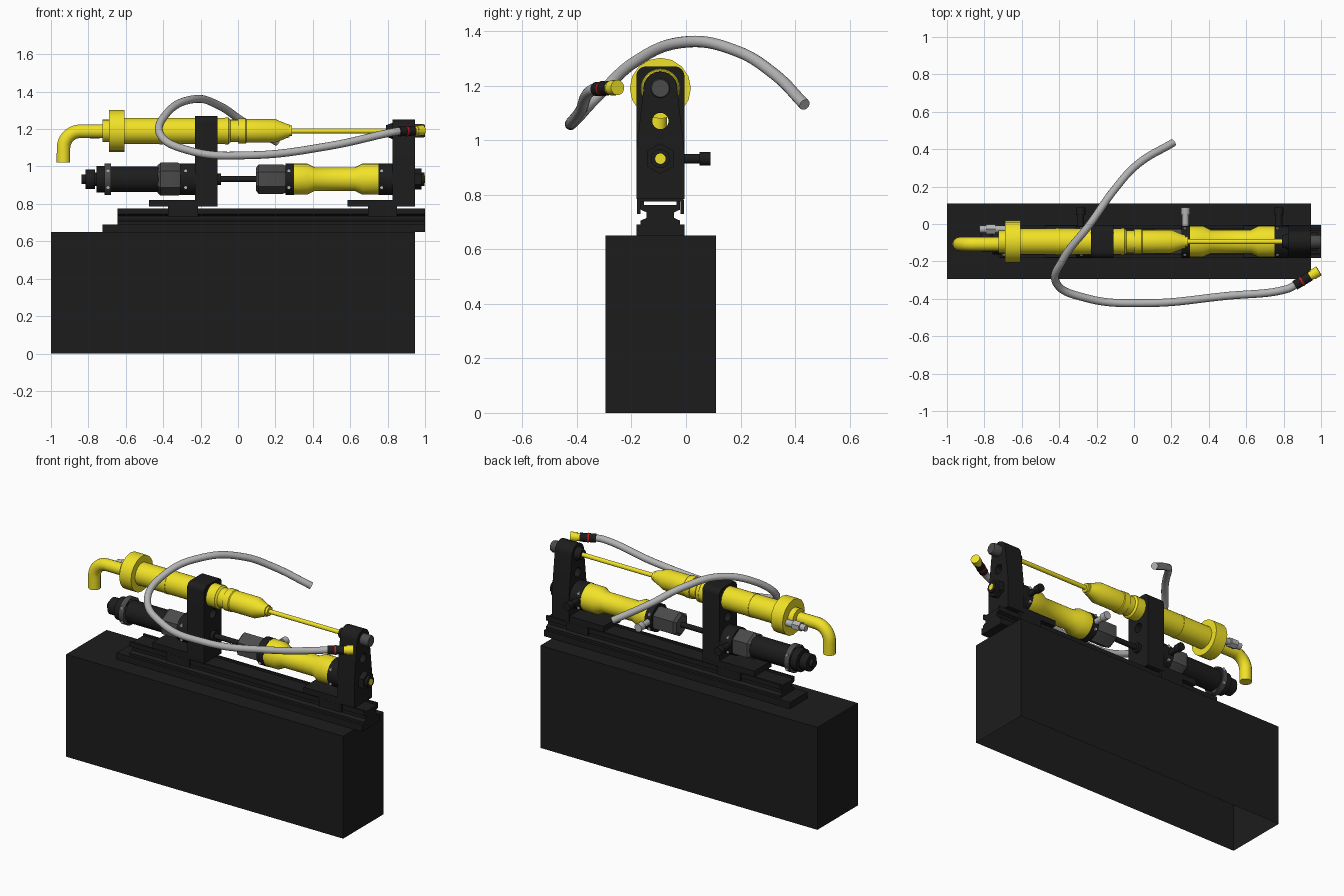
import bpy, bmesh, math
from mathutils import Matrix, Vector

if "Cube" in bpy.data.objects:
    bpy.data.objects.remove(bpy.data.objects["Cube"])

CY = -0.094          # centre line of the machine in y
ZT, ZL = 1.19, 0.932  # heights of upper and lower axes


def material(name, c):
    m = bpy.data.materials.new(name)
    m.diffuse_color = (*c, 1)
    m.use_nodes = True
    m.node_tree.nodes["Principled BSDF"].inputs["Base Color"].default_value = m.diffuse_color
    return m


BLACK = material("black", (0.012, 0.012, 0.012))
DARK = material("dark_grey", (0.07, 0.07, 0.07))
YELLOW = material("yellow", (0.88, 0.76, 0.02))
GREY = material("light_grey", (0.45, 0.45, 0.45))
RED = material("red", (0.6, 0.01, 0.01))


def finish(o, mat, smooth=True):
    o.data.materials.clear()
    o.data.materials.append(mat)
    if smooth:
        bpy.ops.object.select_all(action='DESELECT')
        o.select_set(True)
        bpy.context.view_layer.objects.active = o
        bpy.ops.object.shade_smooth_by_angle(angle=math.radians(35))
    return o


def from_bmesh(name, bm, mat, smooth=True):
    bmesh.ops.recalc_face_normals(bm, faces=bm.faces)
    me = bpy.data.meshes.new(name)
    bm.to_mesh(me)
    bm.free()
    o = bpy.data.objects.new(name, me)
    bpy.context.collection.objects.link(o)
    return finish(o, mat, smooth)


def box(name, x, y, z, mat=BLACK, open_bottom=False):
    bm = bmesh.new()
    bmesh.ops.create_cube(bm, size=1)
    for v in bm.verts:
        v.co = Vector([(a + b) / 2 + c * (b - a) for (a, b), c in zip((x, y, z), v.co)])
    if open_bottom:
        bm.faces.ensure_lookup_table()
        bmesh.ops.delete(bm, geom=[min(bm.faces, key=lambda f: f.calc_center_median().z)],
                         context='FACES_ONLY')
    return from_bmesh(name, bm, mat, False)


def lathe(name, profile, mat, origin=(0, CY, ZL), axis=(1, 0, 0), seg=28):
    """Revolve (distance, radius) pairs about an axis; both ends capped."""
    a = Vector(axis).normalized()
    up = Vector((0, 0, 1))
    side = up.cross(a).normalized()
    up = a.cross(side)
    bm = bmesh.new()
    rings = []
    for d, r in profile:
        c = Vector(origin) + a * d
        rings.append([bm.verts.new(c + r * (math.cos(t) * up + math.sin(t) * side))
                      for t in (2 * math.pi * i / seg for i in range(seg))])
    for p, q in zip(rings, rings[1:]):
        for i in range(seg):
            j = (i + 1) % seg
            bm.faces.new((p[i], p[j], q[j], q[i]))
    bm.faces.new(rings[0])
    bm.faces.new(rings[-1])
    return from_bmesh(name, bm, mat)


def to_mesh(name, cu, mat):
    tmp = bpy.data.objects.new(name, cu)
    bpy.context.collection.objects.link(tmp)
    dg = bpy.context.evaluated_depsgraph_get()
    me = bpy.data.meshes.new_from_object(tmp.evaluated_get(dg))
    bpy.data.objects.remove(tmp)
    o = bpy.data.objects.new(name, me)
    bpy.context.collection.objects.link(o)
    return finish(o, mat)


def plate(name, loops, x0, x1, mat=BLACK):
    """Extrude (y offset, z) outlines along x; later loops become holes."""
    cu = bpy.data.curves.new(name, 'CURVE')
    cu.dimensions, cu.fill_mode, cu.extrude = '2D', 'BOTH', (x1 - x0) / 2
    for pts in loops:
        s = cu.splines.new('POLY')
        s.points.add(len(pts) - 1)
        for p, (u, v) in zip(s.points, pts):
            p.co = (u, v, 0, 1)
        s.use_cyclic_u = True
    o = to_mesh(name, cu, mat)
    o.data.transform(Matrix(((0, 0, 1, (x0 + x1) / 2), (1, 0, 0, CY), (0, 1, 0, 0), (0, 0, 0, 1))))
    return o


def tube(name, pts, r, mat, bezier=False):
    cu = bpy.data.curves.new(name, 'CURVE')
    cu.dimensions, cu.bevel_depth, cu.bevel_resolution, cu.use_fill_caps = '3D', r, 5, True
    s = cu.splines.new('BEZIER' if bezier else 'POLY')
    pl = s.bezier_points if bezier else s.points
    pl.add(len(pts) - 1)
    for p, c in zip(pl, pts):
        p.co = c if bezier else (*c, 1)
        if bezier:
            p.handle_left_type = p.handle_right_type = 'AUTO'
    return to_mesh(name, cu, mat)


def arc(cu, cv, r, a0, a1, n=12):
    return [(cu + r * math.cos(math.radians(a0 + (a1 - a0) * i / n)),
             cv + r * math.sin(math.radians(a0 + (a1 - a0) * i / n))) for i in range(n + 1)]


# base box, open underneath, and the rail on top
box("base_box", (-1, 0.945), (-0.295, 0.11), (0, 0.65), open_bottom=True)
box("rail_foot", (-0.725, 1), (CY - 0.088, CY + 0.088), (0.65, 0.69))
half = [(0.072, 0.69), (0.072, 0.705), (0.05, 0.715), (0.05, 0.735),
        (0.072, 0.745), (0.072, 0.775), (0.06, 0.775), (0.06, 0.763)]
plate("rail", [half + [(-u, v) for u, v in reversed(half)]], -0.645, 1)

# two carriages riding on the rail
for n, xa, xb, la, lb in (("left", -0.475, -0.11, -0.375, -0.215), ("right", 0.585, 0.945, 0.695, 0.85)):
    box(n + "_carriage_plate", (xa, xb), (CY - 0.085, CY + 0.085), (0.785, 0.822))
    box(n + "_carriage_block", (la, lb), (CY - 0.085, CY + 0.085), (0.775, 0.79))
    for s in (-1, 1):
        ys = sorted((CY + s * 0.073, CY + s * 0.086))
        box(n + "_carriage_leg", (la, lb), ys, (0.73, 0.78))

# upright posts with a through window
window = arc(0, 1.07, 0.03, 0, 345, 23)
plate("left_post", [[(-0.088, 0.785), (0.088, 0.785)] + arc(0.053, 1.235, 0.035, 0, 90, 6)
                    + arc(-0.053, 1.235, 0.035, 90, 180, 6), window], -0.23, -0.11)
plate("right_post", [[(-0.088, 0.785), (0.088, 0.785), (0.088, 0.96)] + arc(0, 1.19, 0.061, 5, 175, 20)
                     + [(-0.088, 0.96)], window], 0.825, 0.945)

# upper cylinder: barrel, flange, rod and end pin
TOP = (0, CY, ZT)
lathe("upper_barrel", [(-0.61, 0.07), (-0.05, 0.07), (-0.04, 0.06), (0, 0.06), (0, 0.067), (0.04, 0.067),
                       (0.045, 0.063), (0.2, 0.063), (0.26, 0.038), (0.275, 0.035), (0.275, 0.028),
                       (0.29, 0.028)], YELLOW, TOP)
for i, x in enumerate((-0.42, -0.07)):
    lathe("barrel_band", [(x, 0.072), (x + 0.02, 0.072)], YELLOW, TOP)
lathe("upper_flange", [(-0.69, 0.112), (-0.608, 0.112)], YELLOW, TOP, seg=16)
lathe("flange_boss", [(-0.725, 0.06), (-0.69, 0.06)], YELLOW, TOP)
lathe("piston_rod", [(0.28, 0.0135), (0.84, 0.0135)], YELLOW, TOP)
lathe("rod_collar", [(0.79, 0.03), (0.83, 0.045)], BLACK, TOP)
lathe("rod_end_pin", [(0.94, 0.036), (0.99, 0.036), (1.0, 0.032)], DARK, TOP)

# bent outlet pipe and side fitting at the left end
bend = [(u, -0.107, v) for u, v in arc(-0.843, 1.098, 0.09, 90, 180, 12)]
tube("outlet_elbow", [(-0.69, -0.107, 1.188)] + bend + [(-0.933, -0.107, 1.02)], 0.037, YELLOW)
SIDE = (0, -0.028, 1.18)
lathe("side_fitting", [(-0.825, 0.02), (-0.69, 0.02)], GREY, SIDE, seg=16)
lathe("side_fitting_nut", [(-0.79, 0.03), (-0.74, 0.03)], GREY, SIDE, seg=6)

# lower left actuator
lathe("left_actuator_tip", [(-0.837, 0.025), (-0.815, 0.025), (-0.815, 0.052), (-0.765, 0.052),
                            (-0.765, 0.035), (-0.75, 0.035)], BLACK)
lathe("left_actuator_barrel", [(-0.757, 0.07), (-0.715, 0.07), (-0.715, 0.083), (-0.68, 0.083),
                               (-0.68, 0.068), (-0.42, 0.068)], BLACK)
lathe("left_actuator_ring", [(-0.715, 0.085), (-0.68, 0.085)], DARK)
lathe("left_actuator_hex", [(-0.43, 0.074), (-0.415, 0.088), (-0.32, 0.088), (-0.305, 0.08)], DARK, seg=6)
lathe("left_actuator_collar", [(-0.31, 0.085), (-0.225, 0.085)], BLACK)
lathe("lower_shaft", [(-0.12, 0.03), (-0.09, 0.03), (-0.09, 0.016), (0.11, 0.016)], BLACK)

# lower right actuator
lathe("right_actuator_hex", [(0.095, 0.06), (0.11, 0.078), (0.24, 0.078), (0.262, 0.07)], DARK, seg=6)
lathe("right_actuator_collar", [(0.255, 0.085), (0.3, 0.085)], BLACK)
lathe("right_actuator_body", [(0.295, 0.083), (0.37, 0.083), (0.41, 0.063), (0.625, 0.063), (0.665, 0.083),
                              (0.755, 0.083)], YELLOW)
lathe("right_actuator_end_collar", [(0.75, 0.085), (0.83, 0.085)], BLACK)
lathe("end_nut", [(0.94, 0.056), (0.98, 0.056)], BLACK, seg=6)
lathe("end_stub", [(0.975, 0.035), (0.997, 0.035)], BLACK)
lathe("end_stub_core", [(0.98, 0.019), (1.0, 0.019)], YELLOW)

# small collar screws on both sides
for x in (-0.695, -0.28, 0.272, 0.768):
    for s in (-1, 1):
        for dz in (-0.046, 0.046):
            lathe("collar_screw", [(0.06, 0.009), (0.077, 0.009)], GREY, (x, CY, ZL + dz), (0, s, 0), seg=10)

# side knobs at the back
for x, m in ((-0.285, BLACK), (0.275, GREY), (0.775, BLACK)):
    lathe("side_knob", [(0.05, 0.018), (0.143, 0.018), (0.143, 0.025), (0.183, 0.025)],
          m, (x, CY, ZL), (0, 1, 0), seg=16)

# cable and its plug
tube("cable", [(0.87, -0.322, 1.19), (0.82, -0.347, 1.182), (0.49, -0.385, 1.11), (0.06, -0.423, 1.06),
               (-0.26, -0.395, 1.085), (-0.415, -0.315, 1.17), (-0.38, -0.19, 1.285), (-0.235, 0, 1.36),
               (-0.1, 0.19, 1.325), (0.02, 0.32, 1.245), (0.21, 0.435, 1.13)], 0.021, GREY, True)
PLUG, DIR = (0.86, -0.328, 1.187), (0.13, 0.078, 0.006)
lathe("plug_sleeve", [(0, 0.026), (0.095, 0.026)], BLACK, PLUG, DIR)
lathe("plug_red_ring", [(0.04, 0.028), (0.05, 0.028)], RED, PLUG, DIR)
lathe("plug_tip", [(0.09, 0.024), (0.11, 0.024), (0.11, 0.028), (0.15, 0.028)], YELLOW, PLUG, DIR)
